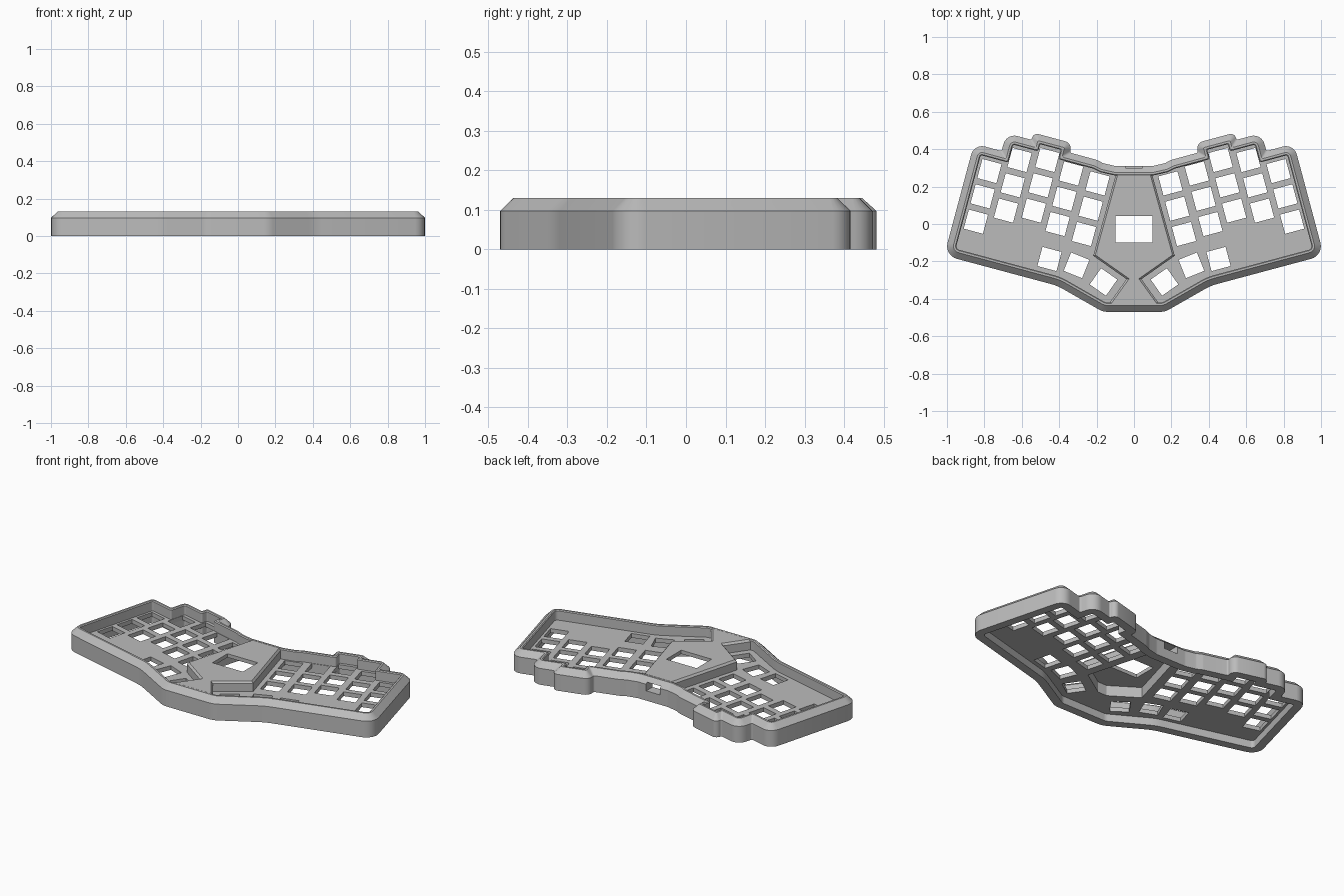
import bpy, bmesh, math
from mathutils import Vector, Matrix

if "Cube" in bpy.data.objects:
    bpy.data.objects.remove(bpy.data.objects["Cube"], do_unlink=True)

grey = bpy.data.materials.new("case_grey")
grey.use_nodes = True
grey.diffuse_color = (0.5, 0.5, 0.5, 1)
grey.node_tree.nodes["Principled BSDF"].inputs["Base Color"].default_value = (0.5, 0.5, 0.5, 1)

TOP = 0.13
PLATE_LOW, PLATE_TOP = 0.045, 0.07
TILT = math.radians(15)

# Left half of the case outline, front to back: x, y, corner radius
HALF = [(0.165, -0.47, 0.1), (0.41, -0.33, 0.3), (1.015, -0.168, 0.07),
        (0.855, 0.43, 0.06), (0.708, 0.39, 0.01), (0.682, 0.486, 0.06),
        (0.548, 0.45, 0.01), (0.538, 0.488, 0.028), (0.329, 0.432, 0.04),
        (0.343, 0.382, 0.01), (0.2, 0.343, 0.03), (0.165, 0.325, 0.04),
        (0.1, 0.31, 0.05)]


def both_sides(half):
    """Complete a half outline with its mirror image."""
    return half + [(-p[0], *p[1:]) for p in reversed(half)]


def inset(points, d):
    """Move every edge of a counterclockwise outline inward by d."""
    result = []
    for i, p in enumerate(points):
        a, b = points[i - 1], points[(i + 1) % len(points)]
        d1, d2 = (p - a).normalized(), (b - p).normalized()
        n1, n2 = Vector((-d1.y, d1.x)), Vector((-d2.y, d2.x))
        result.append(p + (n1 + n2) * d / (1 + n1.dot(n2)))
    return result


def case_ring(d, steps=6):
    """Rounded case outline, inset by d, always with the same point count."""
    spec = both_sides(HALF)
    pts = inset([Vector(s[:2]) for s in spec], d)
    ring = []
    for i, p in enumerate(pts):
        d1 = (p - pts[i - 1]).normalized()
        d2 = (pts[(i + 1) % len(pts)] - p).normalized()
        turn = math.atan2(d1.x * d2.y - d1.y * d2.x, d1.dot(d2))
        r = spec[i][2]
        if turn > 0:
            r = max(r - d, 0.006)
        start = p - d1 * r * math.tan(abs(turn) / 2)
        center = start + Vector((-d1.y, d1.x)) * math.copysign(r, turn)
        for k in range(steps + 1):
            ring.append(center + Matrix.Rotation(turn * k / steps, 2) @ (start - center))
    return ring


def make_object(name, bm):
    bmesh.ops.recalc_face_normals(bm, faces=bm.faces)
    mesh = bpy.data.meshes.new(name)
    bm.to_mesh(mesh)
    bm.free()
    mesh.materials.append(grey)
    obj = bpy.data.objects.new(name, mesh)
    bpy.context.collection.objects.link(obj)
    return obj


def add_loops(bm, loops, closed=False):
    """Skin a stack of (outline, height) loops, capped or joined into a ring."""
    rows = [[bm.verts.new((p[0], p[1], z)) for p in pts] for pts, z in loops]
    pairs = list(zip(rows, rows[1:]))
    if closed:
        pairs.append((rows[-1], rows[0]))
    else:
        bm.faces.new(rows[0])
        bm.faces.new(rows[-1])
    for low, high in pairs:
        for i in range(len(low)):
            j = (i + 1) % len(low)
            bm.faces.new((low[i], low[j], high[j], high[i]))


def solid(name, loops, closed=False):
    bm = bmesh.new()
    add_loops(bm, loops, closed)
    return make_object(name, bm)


def cut(obj, cutter):
    cutter.hide_render = True
    mod = obj.modifiers.new("cut", 'BOOLEAN')
    mod.operation, mod.solver, mod.object = 'DIFFERENCE', 'EXACT', cutter
    bpy.context.view_layer.objects.active = obj
    bpy.ops.object.modifier_apply(modifier=mod.name)


def rectangle(x0, x1, y0, y1):
    return [(x0, y0), (x1, y0), (x1, y1), (x0, y1)]


# Surrounding wall with a broad outer chamfer and a narrow top
rim = solid("case_rim", [
    (case_ring(0), 0), (case_ring(0), 0.097), (case_ring(0.034), TOP),
    (case_ring(0.045), TOP), (case_ring(0.05), TOP - 0.005), (case_ring(0.05), 0)],
    closed=True)

# Switch plate
outline = case_ring(0.042)
plate = solid("switch_plate", [(outline, PLATE_LOW), (outline, PLATE_TOP)])

# Raised centre housing, wide at the back and pinched near the front
centre = [Vector(p) for p in both_sides(
    [(0.14, -0.434), (0.04, -0.295), (0.218, -0.17), (0.095, 0.272)])]
housing = solid("centre_housing", [
    (centre, PLATE_LOW), (centre, TOP - 0.012), (inset(centre, 0.01), TOP)])

# Key openings: finger columns of three, then the thumb arc
keys = []
columns = [(0.773, 0.283), (0.612, 0.342), (0.463, 0.342), (0.336, 0.27), (0.195, 0.217)]
for x, y in columns:
    for row in range(3):
        keys.append((x + math.sin(TILT) * 0.14 * row, y - math.cos(TILT) * 0.14 * row, TILT))
for x, y, degrees in [(0.452, -0.187, 15), (0.307, -0.221, 22), (0.163, -0.31, 35)]:
    keys.append((x, y, math.radians(degrees)))

bm = bmesh.new()
for x, y, angle in keys:
    for side in (1, -1):
        turn = Matrix.Rotation(angle * side, 2)
        square = [Vector((x * side, y)) + turn @ Vector(p)
                  for p in rectangle(-0.053, 0.053, -0.053, 0.053)]
        add_loops(bm, [(square, 0.02), (square, 0.1)])
key_cutter = make_object("key_cutter", bm)

# Underside pocket, display window and rear cable port
pocket = both_sides([(0.03, -0.265), (0.19, -0.16), (0.075, 0.25)])
pocket_cutter = solid("pocket_cutter", [(pocket, 0.02), (pocket, 0.108)])
window = rectangle(-0.1, 0.1, -0.098, 0.043)
window_cutter = solid("window_cutter", [(window, 0.08), (window, 0.16)])
port = rectangle(-0.045, 0.045, 0.22, 0.36)
port_cutter = solid("port_cutter", [(port, 0.058), (port, 0.106)])

cut(plate, key_cutter)
cut(plate, pocket_cutter)
cut(plate, port_cutter)
cut(housing, pocket_cutter)
cut(housing, window_cutter)
cut(housing, port_cutter)
cut(rim, port_cutter)
for cutter in (key_cutter, pocket_cutter, window_cutter, port_cutter):
    bpy.data.objects.remove(cutter, do_unlink=True)

# Smooth the rounded walls while keeping the chamfer edges crisp
bpy.ops.object.select_all(action='DESELECT')
rim.select_set(True)
bpy.context.view_layer.objects.active = rim
bpy.ops.object.shade_smooth_by_angle(angle=math.radians(28))
